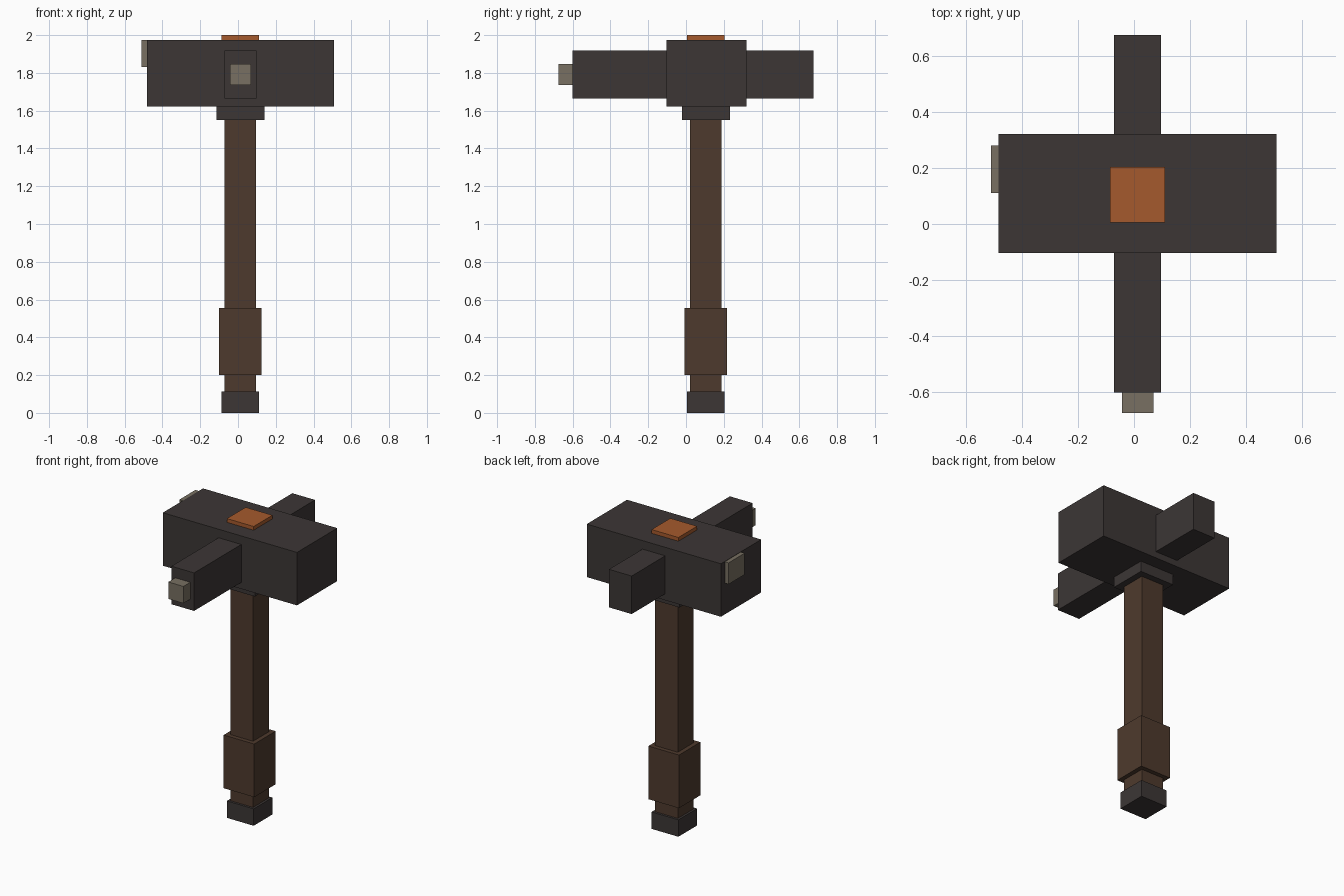
import bpy
import bmesh
from mathutils import Vector

cube = bpy.data.objects.get("Cube")
if cube:
    bpy.data.objects.remove(cube, do_unlink=True)


def material(name, rgb):
    mat = bpy.data.materials.new(name)
    mat.use_nodes = True
    colour = (*rgb, 1.0)
    mat.diffuse_color = colour
    bsdf = next(n for n in mat.node_tree.nodes if n.type == 'BSDF_PRINCIPLED')
    bsdf.inputs["Base Color"].default_value = colour
    bsdf.inputs["Roughness"].default_value = 0.8
    return mat


iron = material("dark iron", (0.045, 0.037, 0.036))
wood = material("brown wood", (0.076, 0.042, 0.026))
copper = material("orange copper", (0.376, 0.102, 0.026))
stone = material("grey stone", (0.188, 0.162, 0.122))


def block(name, mat, x, y, z):
    """Flat-faced box spanning the given (min, max) ranges."""
    lo, hi = Vector((x[0], y[0], z[0])), Vector((x[1], y[1], z[1]))
    centre = (lo + hi) / 2
    bm = bmesh.new()
    bmesh.ops.create_cube(bm, size=1.0)
    bmesh.ops.scale(bm, vec=hi - lo, verts=bm.verts)
    mesh = bpy.data.meshes.new(name)
    bm.to_mesh(mesh)
    bm.free()
    mesh.materials.append(mat)
    obj = bpy.data.objects.new(name, mesh)
    obj.location = centre
    bpy.context.collection.objects.link(obj)
    return obj


def post(name, mat, half, z):
    """Square block centred on the handle axis."""
    ax, ay = 0.0125, 0.105
    return block(name, mat, (ax - half, ax + half), (ay - half, ay + half), z)


# Handle, from the bottom up
post("pommel", iron, 0.099, (0.0, 0.113))
post("shaft", wood, 0.084, (0.10, 1.60))
post("grip", wood, 0.113, (0.20, 0.555))
post("collar", iron, 0.127, (1.55, 1.63))
post("top_cap", copper, 0.099, (1.95, 2.0))

# Head and the bar through it
block("head", iron, (-0.483, 0.509), (-0.104, 0.321), (1.621, 1.975))
block("cross_bar", iron, (-0.071, 0.097), (-0.602, 0.675), (1.664, 1.918))

# Chips set into the striking ends
block("front_chip", stone, (-0.043, 0.069), (-0.675, -0.56), (1.735, 1.848))
block("right_chip", stone, (-0.511, -0.36), (0.11, 0.28), (1.83, 1.973))
